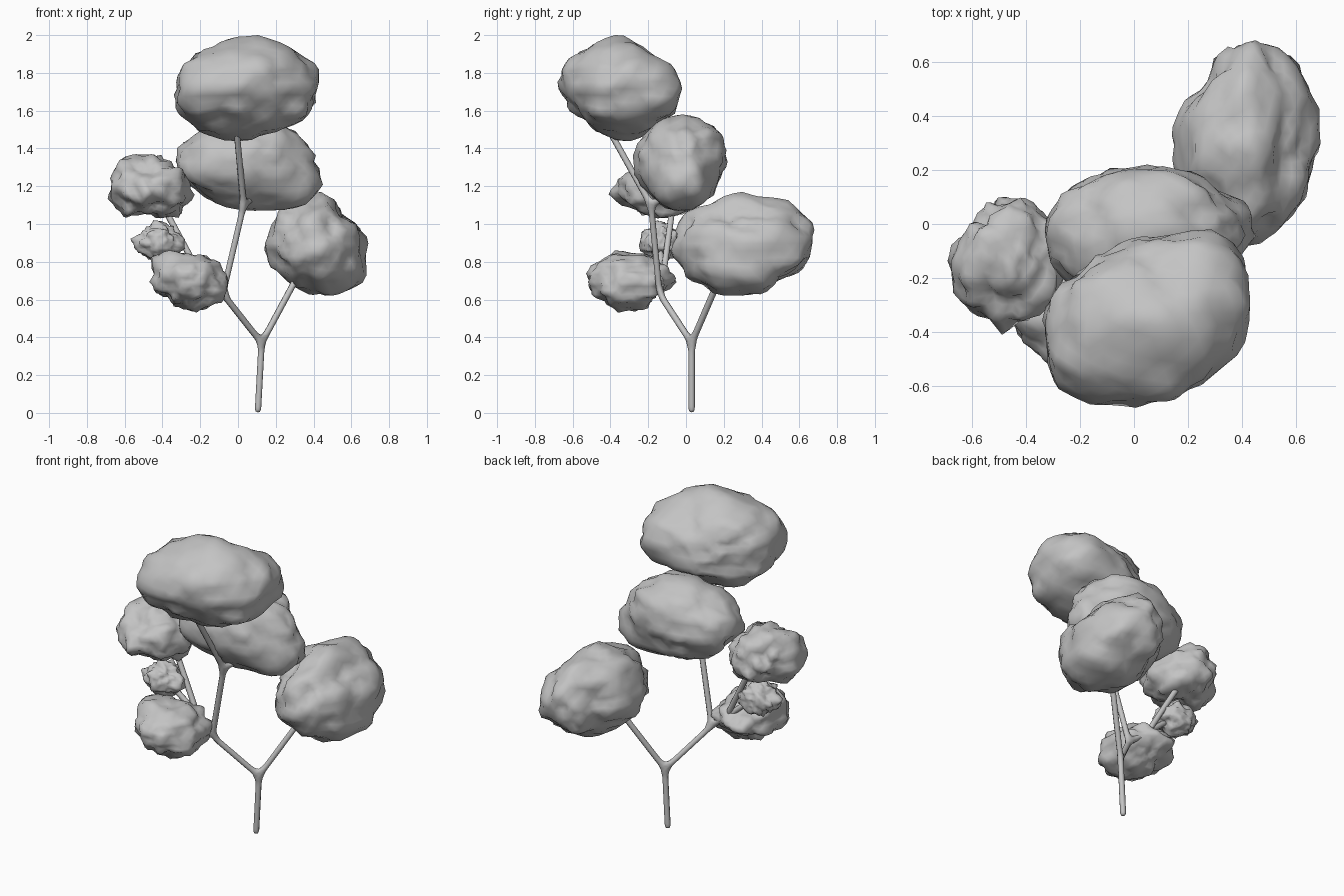
import bpy
import bmesh
import math
from mathutils import Vector, noise

cube = bpy.data.objects.get("Cube")
if cube:
    bpy.data.objects.remove(cube, do_unlink=True)

grey = bpy.data.materials.new("plain grey")
grey.use_nodes = True
grey.diffuse_color = (0.55, 0.55, 0.55, 1)
grey.node_tree.nodes["Principled BSDF"].inputs["Base Color"].default_value = grey.diffuse_color

AXES = {"left": Vector((1, 0, 0)), "right": Vector((-1, 0, 0)),
        "back": Vector((0, 1, 0)), "front": Vector((0, -1, 0)),
        "top": Vector((0, 0, 1)), "bottom": Vector((0, 0, -1))}


def add_object(name, mesh):
    obj = bpy.data.objects.new(name, mesh)
    bpy.context.collection.objects.link(obj)
    mesh.materials.append(grey)
    return obj


def foliage(name, low, high, rough, **reach):
    """Lumpy cloud filling the box low..high.

    Each reach tells how far the cloud swells (above one) or sinks (below one)
    towards a side or a corner such as left_top, compared with an ellipsoid.
    """
    low, high = Vector(low), Vector(high)
    centre, half = (low + high) / 2, (high - low) / 2
    pulls = []
    for side in set(AXES) | set(reach):
        direction = sum((AXES[word] for word in side.split("_")), Vector())
        pulls.append((direction.normalized(), reach.get(side, 1)))
    bm = bmesh.new()
    bmesh.ops.create_icosphere(bm, subdivisions=4, radius=1)
    for v in bm.verts:
        d = v.co.normalized()
        weights = [math.exp(9 * d.dot(direction)) for direction, amount in pulls]
        total = sum(w * amount for w, (direction, amount) in zip(weights, pulls))
        bumps = noise.noise(d * 2 + centre * 9) + noise.noise(d * 4 - centre * 9)
        v.co = d * (total / sum(weights) + rough * bumps)
    # Fit the finished shape to its box
    for axis in range(3):
        places = [v.co[axis] for v in bm.verts]
        start, span = min(places), max(places) - min(places)
        for v in bm.verts:
            v.co[axis] = low[axis] + (v.co[axis] - start) / span * 2 * half[axis]
    for face in bm.faces:
        face.smooth = True
    mesh = bpy.data.meshes.new(name)
    bm.to_mesh(mesh)
    bm.free()
    return add_object(name, mesh)


# Large leaf clouds
foliage("top_foliage", (-0.34, -0.68, 1.44), (0.43, -0.02, 2.0), 0.08,
        left=0.95, right=0.9, front=0.9, back=0.75,
        left_top=1, right_top=0.9, left_bottom=0.95, right_bottom=1,
        left_front=0.9, right_front=1.1, left_back=1.15, right_back=0.65,
        front_top=1, back_top=0.7, front_bottom=0.8, back_bottom=0.8)
foliage("middle_foliage", (-0.33, -0.28, 1.07), (0.45, 0.22, 1.58), 0.08,
        left=0.95, back=0.9,
        left_top=0.9, right_top=0.9, left_bottom=1.3, right_bottom=0.9,
        left_front=0.9, right_front=1.1, left_back=0.9, right_back=0.95,
        front_top=0.95, back_top=1, front_bottom=0.95, back_bottom=0.9)
foliage("left_foliage", (0.14, -0.08, 0.62), (0.69, 0.68, 1.17), 0.1,
        left_top=0.7, right_top=0.9, left_bottom=1.15, right_bottom=0.85,
        left_front=0.9, right_front=0.85, left_back=1.05, right_back=0.75,
        front_top=0.9, back_top=0.95, front_bottom=0.95, back_bottom=0.85)

# Small leaf clouds
foliage("right_foliage", (-0.69, -0.41, 1.03), (-0.23, 0.1, 1.37), 0.16,
        bottom=0.7,
        left_top=0.95, right_top=1.05, left_bottom=1.05, right_bottom=0.95,
        left_front=1.1, right_front=1, left_back=1, right_back=0.75,
        front_top=0.75, front_bottom=0.75)
foliage("small_foliage", (-0.57, -0.25, 0.78), (-0.28, -0.03, 1.02), 0.2,
        left_top=0.75, right_top=0.7, left_bottom=0.9, right_bottom=0.85)
foliage("lower_foliage", (-0.47, -0.53, 0.53), (-0.05, -0.05, 0.86), 0.14,
        left_top=0.95, right_top=1.2, left_bottom=1.05, right_bottom=0.8,
        front_top=1.05, back_top=0.85, front_bottom=0.9, back_bottom=0.6)

# Trunk and branches: joints linked by a skinned skeleton
joints = {
    "base": (0.105, 0.03, 0.0), "fork": (0.125, 0.03, 0.37),
    "left_tip": (0.4, 0.25, 0.88), "right_fork": (-0.08, -0.14, 0.63),
    "upper_fork": (0.03, -0.185, 1.1), "top_tip": (-0.01, -0.42, 1.52),
    "middle_tip": (0.09, -0.1, 1.15), "low_fork": (-0.2, -0.12, 0.73),
    "right_tip": (-0.4, -0.07, 1.1), "small_tip": (-0.36, -0.14, 0.87),
    "lower_tip": (-0.26, -0.24, 0.69),
}
links = [("base", "fork"), ("fork", "left_tip"), ("fork", "right_fork"),
         ("right_fork", "upper_fork"), ("upper_fork", "top_tip"),
         ("upper_fork", "middle_tip"), ("right_fork", "low_fork"),
         ("low_fork", "right_tip"), ("low_fork", "small_tip"),
         ("low_fork", "lower_tip")]
names = list(joints)
skeleton = bpy.data.meshes.new("trunk_and_branches")
skeleton.from_pydata(list(joints.values()),
                     [(names.index(a), names.index(b)) for a, b in links], [])
branches = add_object("trunk_and_branches", skeleton)
skin = branches.modifiers.new("Skin", "SKIN")
skin.use_smooth_shade = True
for vert in skeleton.skin_vertices[0].data:
    vert.radius = (0.018, 0.018)
round_off = branches.modifiers.new("Round", "SUBSURF")
round_off.levels = round_off.render_levels = 1
